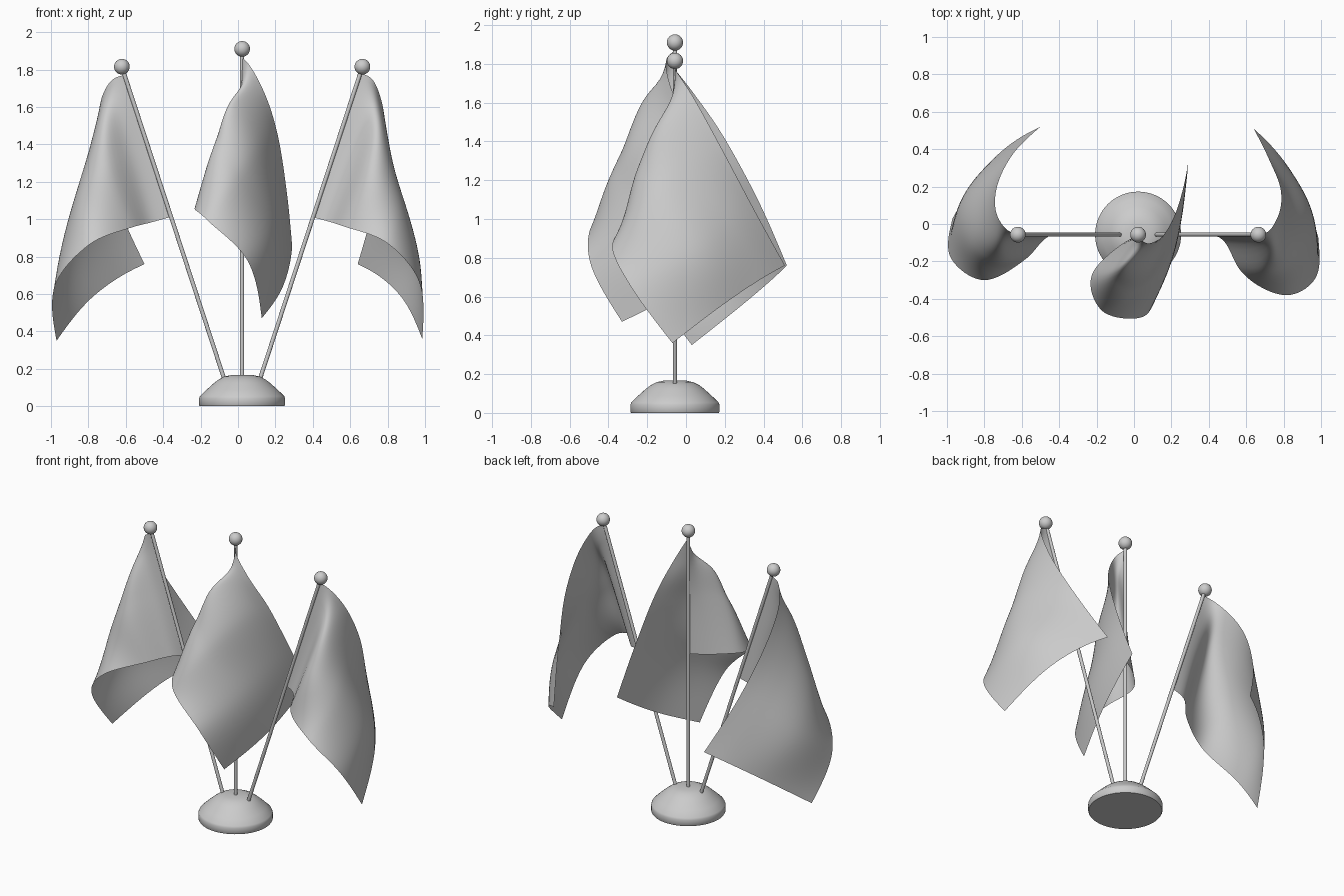
import bpy, bmesh, math
from mathutils import Vector

if "Cube" in bpy.data.objects:
    bpy.data.objects.remove(bpy.data.objects["Cube"])

CX, CY = 0.022, -0.057   # stand axis


def finish(bm, name, angle=40):
    me = bpy.data.meshes.new(name)
    bm.to_mesh(me)
    bm.free()
    ob = bpy.data.objects.new(name, me)
    bpy.context.collection.objects.link(ob)
    bpy.ops.object.select_all(action='DESELECT')
    ob.select_set(True)
    bpy.context.view_layer.objects.active = ob
    bpy.ops.object.shade_smooth_by_angle(angle=math.radians(angle))
    return ob


def lathe(name, profile, steps=64):
    bm = bmesh.new()
    vs = [bm.verts.new((r, 0, z)) for r, z in profile]
    es = [bm.edges.new(p) for p in zip(vs, vs[1:])]
    bmesh.ops.spin(bm, geom=vs + es, cent=(0, 0, 0), axis=(0, 0, 1),
                   angle=math.tau, steps=steps, use_duplicate=False)
    bmesh.ops.remove_doubles(bm, verts=bm.verts, dist=1e-4)
    bmesh.ops.recalc_face_normals(bm, faces=bm.faces)
    ob = finish(bm, name)
    ob.location = (CX, CY, 0)


def pole(name, foot, top):
    # thin rod with a ball finial
    foot, top = Vector(foot), Vector(top)
    d = top - foot
    m = d.to_track_quat('Z', 'Y').to_matrix().to_4x4()
    m.translation = (foot + top) / 2
    bm = bmesh.new()
    bmesh.ops.create_cone(bm, cap_ends=True, segments=24, radius1=0.011,
                          radius2=0.011, depth=d.length, matrix=m)
    finish(bm, name + "_pole")
    bm = bmesh.new()
    bmesh.ops.create_uvsphere(bm, u_segments=32, v_segments=16, radius=0.042)
    finish(bm, name + "_finial").location = top


def spline(knots, pts, n):
    # smooth curve through points at uneven knots, sampled n + 1 times
    p = [Vector(q) for q in pts]
    h = [b - a for a, b in zip(knots, knots[1:])]
    d = [(b - a) / k for a, b, k in zip(p, p[1:], h)]
    m = [(h[i] * d[i - 1] + h[i - 1] * d[i]) / (h[i - 1] + h[i]) for i in range(1, len(h))]
    m = [1.5 * d[0] - 0.5 * m[0]] + m + [1.5 * d[-1] - 0.5 * m[-1]]
    out = []
    for s in range(n + 1):
        t = s / n
        i = max(k for k in range(len(h)) if knots[k] <= t)
        x = (t - knots[i]) / h[i]
        out.append((1 + 2 * x) * (1 - x) ** 2 * p[i] + x * (1 - x) ** 2 * h[i] * m[i]
                   + x * x * (3 - 2 * x) * p[i + 1] + x * x * (x - 1) * h[i] * m[i + 1])
    return out


U_KNOTS = (0, 0.1, 0.25, 0.5, 0.75, 1)
V_KNOTS = (0, 0.2, 0.5, 1)


def flag(name, rows, nu=40, nv=28):
    # draped cloth: rows run from the pole to the free edge, top to bottom
    bm = bmesh.new()
    lines = [spline(U_KNOTS, r, nu) for r in rows]
    cols = [[bm.verts.new(p) for p in spline(V_KNOTS, c, nv)] for c in zip(*lines)]
    for c0, c1 in zip(cols, cols[1:]):
        for j in range(nv):
            bm.faces.new((c0[j], c0[j + 1], c1[j + 1], c1[j]))
    finish(bm, name, 60)


# domed base
lathe("base", [(0, 0), (0.226, 0), (0.23, 0.006), (0.23, 0.042), (0.225, 0.054),
               (0.19, 0.088), (0.15, 0.124), (0.125, 0.143), (0.095, 0.158),
               (0.06, 0.166), (0, 0.168)])

# poles
pole("centre", (CX, CY, 0.14), (CX, CY, 1.91))
for side, s in (("left", -1), ("right", 1)):
    pole(side, (CX + s * 0.094, CY, 0.14), (CX + s * 0.643, CY, 1.815))

# flags
flag("left_flag", [
    [(-.605, -.056, 1.77), (-.665, -.04, 1.75), (-.725, .03, 1.66), (-.735, .19, 1.43), (-.65, .37, 1.10), (-.50, .52, .76)],
    [(-.556, -.056, 1.62), (-.635, -.065, 1.60), (-.725, -.09, 1.54), (-.80, .05, 1.32), (-.77, .27, 1.01), (-.617, .457, .70)],
    [(-.485, -.056, 1.39), (-.57, -.075, 1.365), (-.70, -.18, 1.30), (-.86, -.10, 1.14), (-.91, .13, .85), (-.77, .33, .59)],
    [(-.365, -.056, 1.01), (-.455, -.066, .985), (-.57, -.18, .955), (-.80, -.30, .86), (-.98, -.18, .64), (-.97, .03, .35)]])
flag("right_flag", [
    [(.647, -.056, 1.78), (.71, -.045, 1.755), (.765, .03, 1.64), (.785, .18, 1.37), (.72, .35, 1.05), (.64, .51, .76)],
    [(.598, -.056, 1.626), (.68, -.075, 1.60), (.76, -.12, 1.52), (.83, .01, 1.27), (.82, .23, .975), (.739, .413, .706)],
    [(.522, -.056, 1.39), (.61, -.085, 1.365), (.71, -.23, 1.30), (.87, -.16, 1.13), (.94, .06, .85), (.86, .25, .60)],
    [(.40, -.056, 1.01), (.475, -.085, .99), (.57, -.25, .96), (.80, -.38, .87), (.97, -.29, .66), (.985, -.07, .36)]])
flag("centre_flag", [
    [(.02, -.06, 1.865), (.06, -.10, 1.825), (.13, -.085, 1.70), (.21, .03, 1.46), (.26, .18, 1.15), (.29, .33, .85)],
    [(.02, -.06, 1.706), (.01, -.11, 1.69), (-.02, -.20, 1.64), (.12, -.19, 1.385), (.24, .02, 1.08), (.277, .198, .762)],
    [(.02, -.06, 1.465), (-.02, -.11, 1.46), (-.115, -.25, 1.43), (.0, -.36, 1.23), (.19, -.20, .95), (.24, 0, .64)],
    [(.02, -.06, 1.07), (-.075, -.115, 1.07), (-.215, -.25, 1.065), (-.17, -.465, 1.00), (.05, -.495, .78), (.127, -.33, .47)]])
